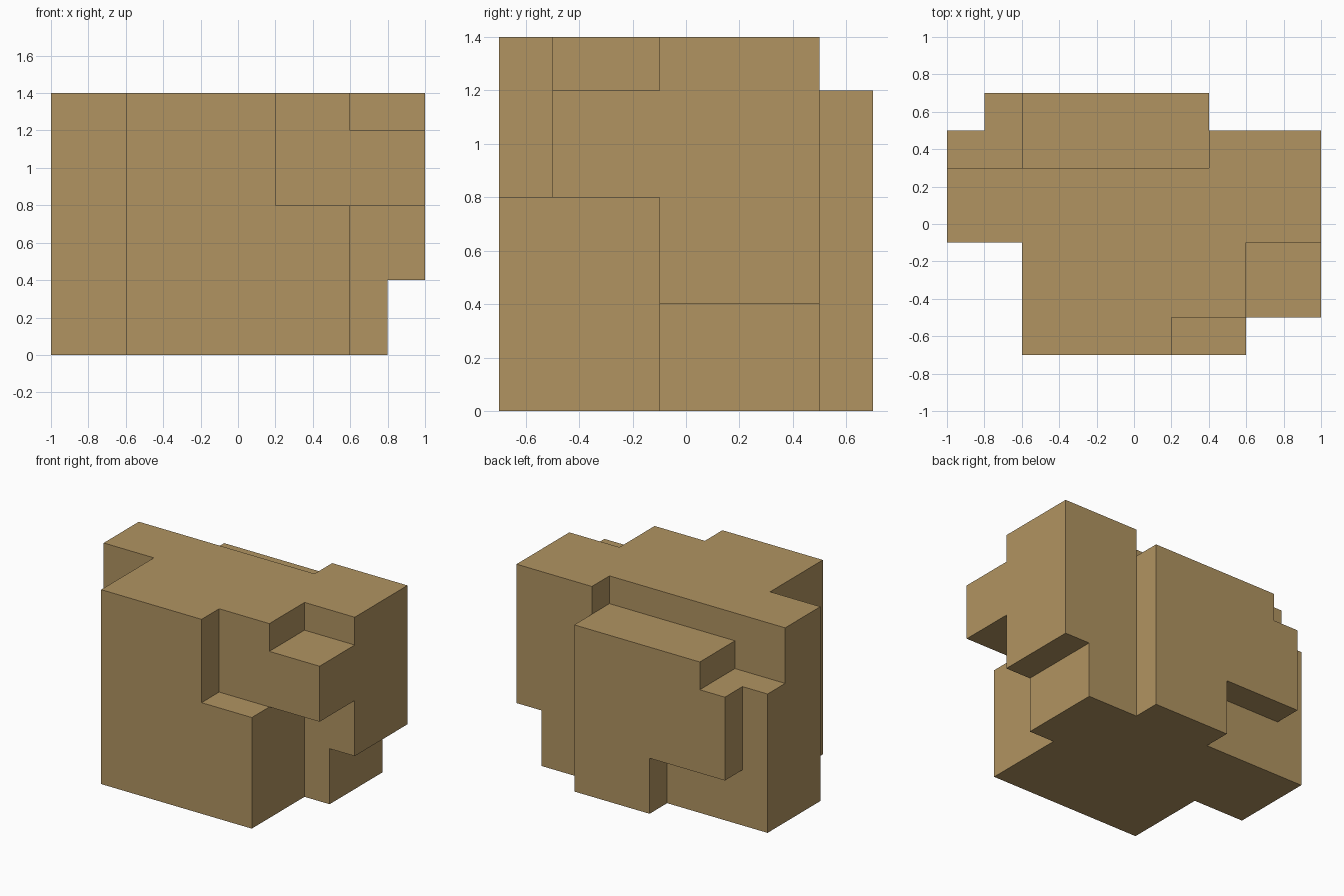
import bpy, bmesh, math
from itertools import product
from mathutils import Vector

if "Cube" in bpy.data.objects:
    bpy.data.objects.remove(bpy.data.objects["Cube"])

STEP = 0.2                       # all sizes are multiples of this
ORIGIN = Vector((-1.0, -0.7, 0.0))

# Overlapping blocks, as (x0, x1, y0, y1, z0, z1) in grid steps
BLOCKS = {
    "front body":        (2, 6, 0, 5, 0, 7),
    "front low ledge":   (6, 8, 0, 3, 0, 4),
    "right bracket":     (6, 10, 1, 3, 4, 6),
    "recessed front":    (6, 8, 1, 3, 4, 7),
    "right tower":       (7, 10, 3, 6, 2, 7),
    "long spine":        (0, 7, 3, 5, 0, 7),
    "base":              (0, 9, 3, 6, 0, 5),
    "rear panel":        (2, 7, 5, 7, 2, 6),
    "rear side step":    (1, 2, 5, 7, 2, 5),
    "rear foot":         (4, 7, 5, 7, 0, 6),
}

# Cells filled by the union of the blocks
cells = set()
for x0, x1, y0, y1, z0, z1 in BLOCKS.values():
    cells.update(product(range(x0, x1), range(y0, y1), range(z0, z1)))

# Outer skin: one quad wherever a filled cell meets an empty one
bm = bmesh.new()
verts = {}


def corner(p):
    if p not in verts:
        verts[p] = bm.verts.new(ORIGIN + Vector(p) * STEP)
    return verts[p]


for cell in cells:
    for axis, side in product(range(3), (0, 1)):
        neighbour = list(cell)
        neighbour[axis] += 2 * side - 1
        if tuple(neighbour) in cells:
            continue
        u, v = (axis + 1) % 3, (axis + 2) % 3
        quad = []
        for du, dv in ((0, 0), (1, 0), (1, 1), (0, 1)):
            p = list(cell)
            p[axis] += side
            p[u] += du
            p[v] += dv
            quad.append(corner(tuple(p)))
        bm.faces.new(quad if side else quad[::-1])

# Merge coplanar quads into clean flat faces
bmesh.ops.dissolve_limit(bm, angle_limit=math.radians(1),
                         verts=bm.verts[:], edges=bm.edges[:])

mesh = bpy.data.meshes.new("stepped_block")
bm.to_mesh(mesh)
bm.free()

tan = bpy.data.materials.new("tan")
tan.diffuse_color = (0.44, 0.296, 0.12, 1.0)
tan.use_nodes = True
tan.node_tree.nodes["Principled BSDF"].inputs["Base Color"].default_value = tan.diffuse_color
mesh.materials.append(tan)
bpy.context.collection.objects.link(bpy.data.objects.new("stepped_block", mesh))
